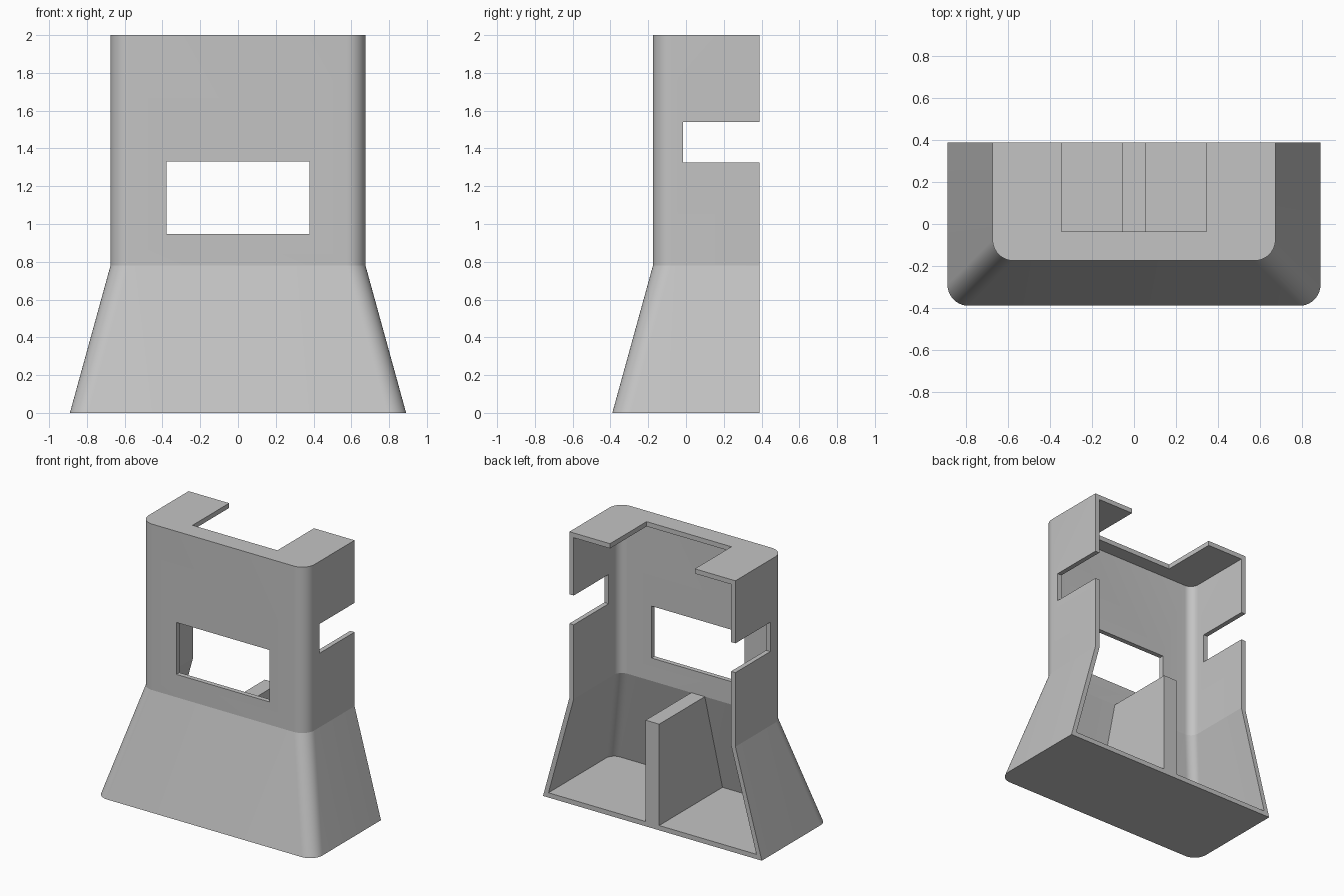
import bpy, bmesh, math

cube = bpy.data.objects.get("Cube")
if cube:
    bpy.data.objects.remove(cube, do_unlink=True)

WALL = 0.035     # shell thickness
BACK = 0.39      # open rear plane
BEND = 0.78      # height where the flare meets the upright part
TOP = 2.0
RADIUS = 0.1
SEGMENTS = 10

grey = bpy.data.materials.new("plain grey")
grey.use_nodes = True
grey.diffuse_color = (0.55, 0.55, 0.55, 1)
grey.node_tree.nodes["Principled BSDF"].inputs["Base Color"].default_value = (0.55, 0.55, 0.55, 1)


def add_object(name, bm):
    bmesh.ops.recalc_face_normals(bm, faces=bm.faces)
    mesh = bpy.data.meshes.new(name)
    bm.to_mesh(mesh)
    bm.free()
    mesh.materials.append(grey)
    obj = bpy.data.objects.new(name, mesh)
    bpy.context.collection.objects.link(obj)
    return obj


def outline(z, inset, back):
    """Plan outline at a height: square at the rear, rounded at the front."""
    flare = 0.215 * max(0, 1 - z / BEND)
    half = 0.675 + flare - inset
    front = -0.175 - flare + inset
    r = RADIUS - inset
    points = [(half, back, z), (-half, back, z)]
    for side, start in ((-1, math.pi), (1, 1.5 * math.pi)):
        for i in range(SEGMENTS + 1):
            a = start + i / SEGMENTS * math.pi / 2
            points.append((side * (half - r) + r * math.cos(a),
                           front + r + r * math.sin(a), z))
    return points


def loft(name, heights, inset, back):
    bm = bmesh.new()
    rings = [[bm.verts.new(p) for p in outline(z, inset, back)] for z in heights]
    for low, high in zip(rings, rings[1:]):
        for i in range(len(low)):
            j = (i + 1) % len(low)
            bm.faces.new((low[i], low[j], high[j], high[i]))
    bm.faces.new(rings[0])
    bm.faces.new(rings[-1])
    return add_object(name, bm)


def box(name, x, y, z):
    bm = bmesh.new()
    bmesh.ops.create_cube(bm, size=1)
    for v in bm.verts:
        v.co = [r[0] if c < 0 else r[1] for c, r in zip(v.co, (x, y, z))]
    return add_object(name, bm)


# Flared outer body, and the volumes removed from it
housing = loft("housing_shell", (0, BEND, TOP), 0, BACK)
cutters = [
    loft("cavity_cutter", (WALL, BEND, TOP - WALL), WALL, BACK + 0.2),
    box("front_window_cutter", (-0.378, 0.378), (-0.5, 0.1), (0.948, 1.33)),
    box("side_slot_cutter", (-1, 1), (-0.015, 0.8), (1.325, 1.54)),
    box("top_notch_cutter", (-0.345, 0.345), (-0.035, 0.8), (1.8, 2.2)),
]
for cutter in cutters:
    cutter.hide_render = True
    mod = housing.modifiers.new(cutter.name, "BOOLEAN")
    mod.operation = "DIFFERENCE"
    mod.solver = "EXACT"
    mod.object = cutter

# Bake the cuts, then discard the cutters
graph = bpy.context.evaluated_depsgraph_get()
result = bpy.data.meshes.new_from_object(housing.evaluated_get(graph))
housing.modifiers.clear()
housing.data = result
result.name = "housing_shell"
for cutter in cutters:
    bpy.data.objects.remove(cutter, do_unlink=True)

# Central divider whose front edge follows the sloping front wall
bm = bmesh.new()
side = [(BACK, 0.01), (-0.37, 0.01), (-0.16, BEND), (BACK, BEND)]
face = bm.faces.new([bm.verts.new((-0.055, y, z)) for y, z in side])
new = bmesh.ops.extrude_face_region(bm, geom=[face])["geom"]
bmesh.ops.translate(bm, vec=(0.11, 0, 0),
                    verts=[g for g in new if isinstance(g, bmesh.types.BMVert)])
add_object("centre_divider", bm)

# Smooth rounded corners while keeping the bend and cut edges crisp
bpy.ops.object.select_all(action="DESELECT")
housing.select_set(True)
bpy.context.view_layer.objects.active = housing
bpy.ops.object.shade_smooth_by_angle(angle=math.radians(12))
